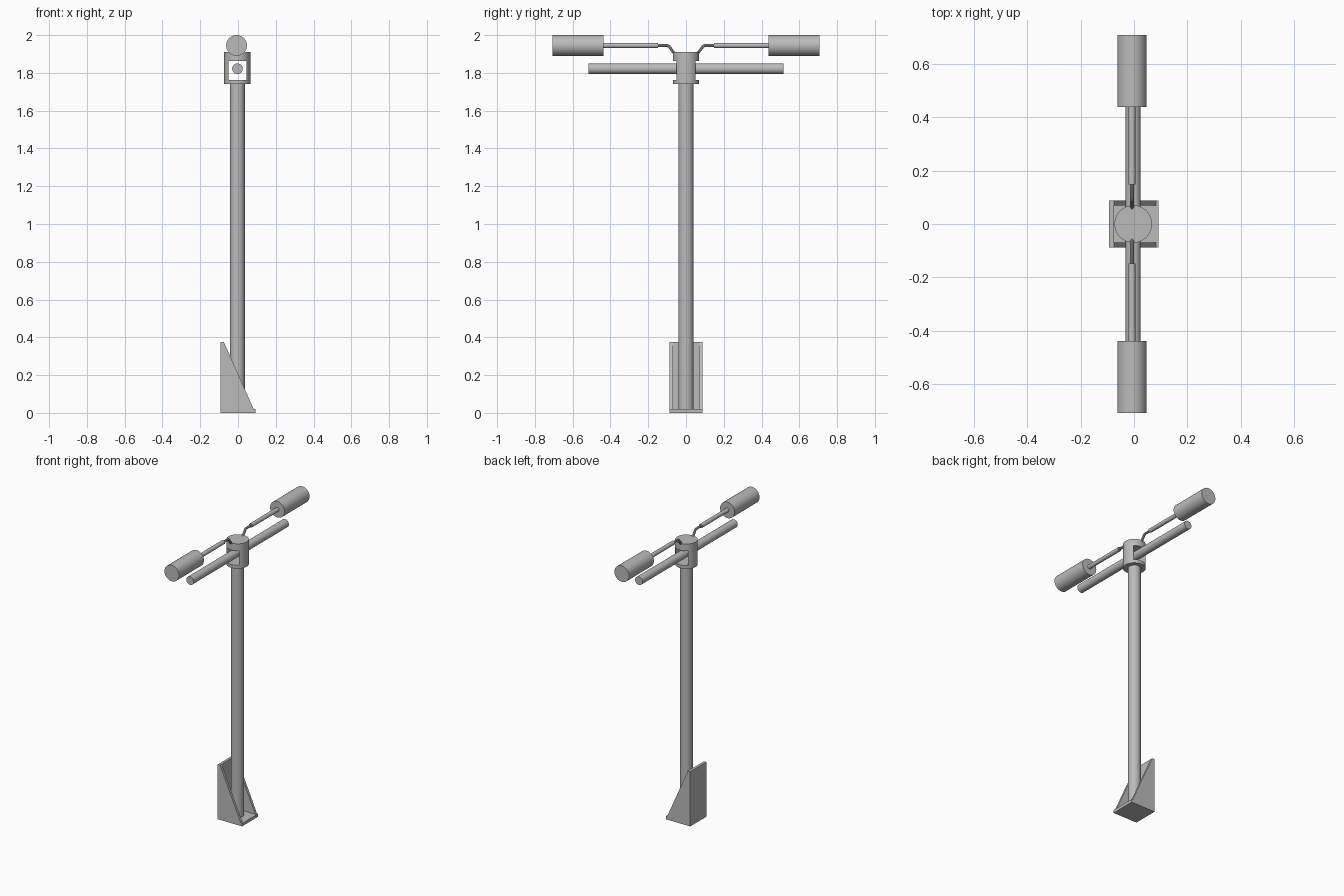
import bpy, bmesh
from mathutils import Vector

cube = bpy.data.objects.get("Cube")
if cube:
    bpy.data.objects.remove(cube)

grey = bpy.data.materials.new("grey_metal")
grey.use_nodes = True
colour = (0.5, 0.5, 0.5, 1)
grey.diffuse_color = colour
grey.node_tree.nodes["Principled BSDF"].inputs["Base Color"].default_value = colour


def finish(ob, name, smooth=True):
    ob.name = name
    ob.data.materials.append(grey)
    if smooth:
        bpy.ops.object.select_all(action='DESELECT')
        ob.select_set(True)
        bpy.context.view_layer.objects.active = ob
        bpy.ops.object.shade_smooth_by_angle()
    return ob


def rod(name, start, end, radius, sides=48):
    a, b = Vector(start), Vector(end)
    bpy.ops.mesh.primitive_cylinder_add(vertices=sides, radius=radius,
                                        depth=(b - a).length, location=(a + b) / 2)
    ob = bpy.context.object
    ob.rotation_euler = (b - a).to_track_quat('Z', 'Y').to_euler()
    return finish(ob, name)


def prism(name, profile, y0, y1):
    """Extrude an x-z profile from y0 to y1."""
    bm = bmesh.new()
    face = bm.faces.new([bm.verts.new((x, y0, z)) for x, z in profile])
    ext = bmesh.ops.extrude_face_region(bm, geom=[face])
    moved = [v for v in ext["geom"] if isinstance(v, bmesh.types.BMVert)]
    bmesh.ops.translate(bm, vec=(0, y1 - y0, 0), verts=moved)
    bmesh.ops.recalc_face_normals(bm, faces=bm.faces)
    me = bpy.data.meshes.new(name)
    bm.to_mesh(me)
    bm.free()
    ob = bpy.data.objects.new(name, me)
    bpy.context.collection.objects.link(ob)
    return finish(ob, name, False)


def box(name, x0, x1, y0, y1, z0, z1):
    return prism(name, [(x0, z0), (x1, z0), (x1, z1), (x0, z1)], y0, y1)


# Base bracket: floor, tall back plate and two tapering cheeks
box("base_floor", -0.093, 0.092, -0.087, 0.087, 0, 0.02)
box("base_back", -0.093, -0.075, -0.087, 0.087, 0.02, 0.375)
cheek = [(-0.075, 0.02), (0.083, 0.02), (-0.075, 0.375)]
prism("base_cheek_front", cheek, -0.087, -0.07)
prism("base_cheek_back", cheek, 0.07, 0.087)

# Pole and head with a square window through it
cx = -0.003
rod("pole", (cx, 0, 0.02), (cx, 0, 1.75), 0.04)
head = rod("head", (cx, 0, 1.74), (cx, 0, 1.91), 0.07, 64)
cutter = box("window_cutter", cx - 0.048, cx + 0.048, -0.2, 0.2, 1.763, 1.862)
cutter.hide_render = True
cutter.hide_set(True)
cutter.display_type = 'WIRE'
cut = head.modifiers.new("window", 'BOOLEAN')
cut.object = cutter
cut.solver = 'EXACT'
bpy.context.view_layer.objects.active = head
bpy.ops.object.modifier_apply(modifier=cut.name)
bpy.data.objects.remove(cutter)

# Cross bar through the window
rod("cross_bar", (cx, -0.515, 1.822), (cx, 0.515, 1.822), 0.028)

# Bent wires, arms and lamps on both sides
lx, lz = -0.0075, 1.945
for side, s in (("front", -1), ("back", 1)):
    rod("lamp_" + side, (lx, s * 0.437, lz), (lx, s * 0.707, lz), 0.055)
    rod("arm_" + side, (lx, s * 0.148, lz), (lx, s * 0.44, lz), 0.014, 24)
    curve = bpy.data.curves.new("wire", 'CURVE')
    curve.dimensions = '3D'
    curve.bevel_depth = 0.008
    curve.bevel_resolution = 3
    curve.use_fill_caps = True
    spline = curve.splines.new('POLY')
    path = [(0.15, lz), (0.1, lz), (0.09, 1.941), (0.066, 1.908), (0.056, 1.9)]
    spline.points.add(len(path) - 1)
    for p, (y, z) in zip(spline.points, path):
        p.co = (lx, s * y, z, 1)
    wire = bpy.data.objects.new("wire_" + side, curve)
    bpy.context.collection.objects.link(wire)
    bpy.ops.object.select_all(action='DESELECT')
    wire.select_set(True)
    bpy.context.view_layer.objects.active = wire
    bpy.ops.object.convert(target='MESH')
    finish(bpy.context.object, "wire_" + side)
